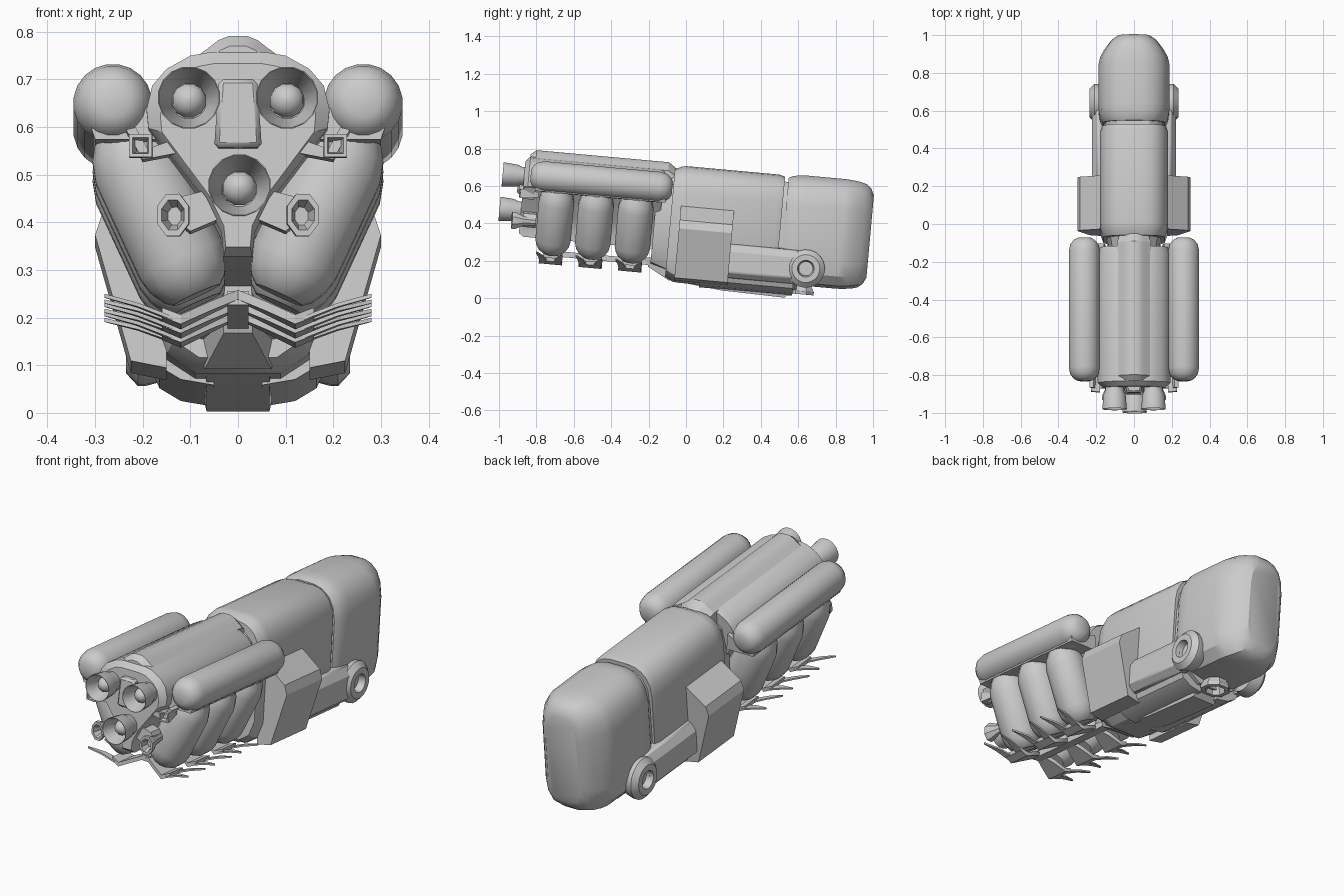
import bpy, bmesh
from math import sin, cos, pi, radians
from mathutils import Vector, Matrix

if "Cube" in bpy.data.objects:
    bpy.data.objects.remove(bpy.data.objects["Cube"])

# The whole ship is pitched slightly nose-up; parts are modelled level, then tilted
TILT = (Matrix.Translation((0, 0, .4)) @ Matrix.Rotation(radians(-5.2), 4, 'X')
        @ Matrix.Translation((0, 0, -.4)))


def add(name, bm, mirror=False, bevel=0, seg=2):
    bmesh.ops.recalc_face_normals(bm, faces=bm.faces[:])
    me = bpy.data.meshes.new(name)
    bm.to_mesh(me)
    bm.free()
    ob = bpy.data.objects.new(name, me)
    bpy.context.collection.objects.link(ob)
    ob.matrix_world = TILT
    if bevel:
        m = ob.modifiers.new("bevel", 'BEVEL')
        m.width, m.segments, m.limit_method = bevel, seg, 'ANGLE'
        m.angle_limit = radians(35)
    if mirror:
        ob.modifiers.new("mirror", 'MIRROR').use_mirror_merge = False
    return ob


def loft(name, rings, **kw):
    """Skin a list of equal-length point rings and cap both ends."""
    bm = bmesh.new()
    vs = [[bm.verts.new(p) for p in r] for r in rings]
    n = len(vs[0])
    for a, b in zip(vs, vs[1:]):
        for i in range(n):
            j = (i + 1) % n
            bm.faces.new((a[i], a[j], b[j], b[i]))
    bm.faces.new(vs[0])
    bm.faces.new(vs[-1])
    return add(name, bm, **kw)


def hull(name, half, stations, **kw):
    """Symmetric half section (x, z) swept along y: stations of (y, x scale, z scale)."""
    sec = half + [(-x, z) for x, z in reversed(half)]
    loft(name, [[(x * sx, y, .42 + (z - .42) * sz) for x, z in sec]
                for y, sx, sz in stations], **kw)


def prism(name, sec, y0, y1, **kw):
    loft(name, [[(x, y, z) for x, z in sec] for y in (y0, y1)], **kw)


def tube(name, start, axis, prof, sides=16, sx=1, **kw):
    """Turned part: profile of (distance along axis, radius)."""
    start, axis = Vector(start), Vector(axis).normalized()
    q = axis.to_track_quat('Z', 'Y')
    loft(name, [[start + axis * t + q @ Vector((r * sx * cos(2 * pi * (i + .5) / sides),
                                                r * sin(2 * pi * (i + .5) / sides), 0))
                 for i in range(sides)] for t, r in prof], **kw)


def strip(name, pts, th, **kw):
    """Bent plate running along x: points of (x, z, y0, y1)."""
    loft(name, [[(x, a, z), (x, b, z), (x, b, z + th), (x, a, z + th)]
                for x, z, a, b in pts], **kw)


# Engine hull with a soft raised spine
hull("engine_hull", [(.06, .68), (.10, .673), (.15, .645), (.18, .61), (.192, .56), (.188, .52),
                     (.07, .37), (.035, .30), (.03, .25)],
     [(-.885, .85, .9), (-.86, 1, 1), (-.17, 1, 1), (-.14, .95, .97)])
hull("spine", [(.02, .717), (.042, .708), (.062, .692), (.09, .672), (.09, .55)],
     [(-.86, .85, .92), (-.83, 1, 1), (-.12, 1, 1), (-.055, .75, .85)])
hull("neck", [(.08, .64), (.13, .6), (.15, .5), (.15, .25), (.09, .15), (.03, .14)],
     [(-.17, .85, .9), (-.05, 1, 1.05)])

# Side tanks and the shelf that carries them
tube("side_tank", (.263, -.85, .58), (0, 1, 0),
     [(0, .035), (.012, .057), (.035, .075), (.07, .083), (.69, .083), (.725, .075),
      (.748, .057), (.76, .035)], 20, mirror=True)
prism("tank_shelf", [(.16, .58), (.21, .56), (.31, .53), (.30, .50), (.15, .50)],
      -.82, -.12, mirror=True)

# Three slanted pods per side, each with a forked foot
for i, y in enumerate((-.70, -.487, -.274)):
    tube(f"pod_{i + 1}", (.086, y, .183), (.42, 0, .91),
         [(0, .055), (.015, .073), (.045, .09), (.08, .098), (.30, .098), (.345, .085),
          (.375, .065), (.385, .04)], 12, mirror=True)
    strip(f"foot_{i + 1}", [(0, .172, y - .02, y + .02), (.06, .145, y - .045, y + .045),
                            (.12, .116, y - .065, y + .06), (.16, .132, y - .055, y + .05)],
          .02, mirror=True)
    for k, (a, b) in enumerate(((-.06, -.085), (.01, .05))):
        strip(f"foot_{i + 1}_prong_{k + 1}",
              [(.13, .122, y + a, y + a + .045), (.21, .152, y + (a + b) / 2, y + (a + b) / 2 + .03),
               (.28, .17, y + b, y + b + .006)], .008, mirror=True)
strip("foot_keel", [(-.022, .16, -.72, -.1), (.022, .16, -.72, -.1)], .03)
loft("keel_fairing", [[(-.03, -.2, .2), (.03, -.2, .2), (.03, -.18, .15), (-.03, -.18, .15)],
                      [(-.1, -.05, .2), (.1, -.05, .2), (.07, -.06, .085), (-.07, -.06, .085)]])


# Main thrusters: hollow flared cups with a ball inside
def thruster(name, x, z, mirror):
    tube(name, (x, -.85, z), (0, -1, 0),
         [(0, .05), (.05, .05), (.075, .06), (.15, .066), (.15, .064), (.06, .037)],
         16, mirror=mirror)
    tube(name + "_core", (x, -.895, z), (0, -1, 0),
         [(.037 - .037 * cos(pi * k / 8), max(.002, .037 * sin(pi * k / 8)))
          for k in range(9)], 12, mirror=mirror)


thruster("upper_thruster", .103, .572, True)
thruster("lower_thruster", .003, .387, False)
tube("lower_thruster_mount", (0, -.8, .387), (0, -1, 0), [(0, .08), (.06, .05)], 8)

# Front plates and small vernier nozzles
prism("front_block", [(-.04, .62), (.04, .62), (.05, .475), (-.05, .475)], -.915, -.82, bevel=.01, seg=1)
prism("upper_bracket", [(.08, .475), (.2, .452), (.235, .515), (.215, .52), (.19, .475), (.09, .51)],
      -.88, -.82, mirror=True)
prism("lower_bracket", [(.0, .42), (.06, .39), (.12, .375), (.14, .335), (.10, .302), (.0, .345)],
      -.87, -.80, mirror=True)
tube("lower_vernier", (.125, -.80, .335), (.09, -1, -.03),
     [(0, .02), (.07, .028), (.11, .048), (.13, .048), (.13, .034), (.09, .02)], 8,
     sx=.75, mirror=True)
tube("upper_vernier", (.195, -.80, .48), (.1, -1, 0),
     [(0, .02), (.08, .034), (.1, .034), (.1, .024), (.07, .015)], 4, mirror=True)

# Mid hull with its lower keel
hull("mid_hull", [(.05, .705), (.09, .699), (.125, .682), (.152, .655), (.172, .615), (.18, .56),
                  (.18, .2), (.15, .12), (.09, .08)],
     [(-.085, .9, .92), (-.045, .98, .99), (-.02, 1, 1), (.475, 1, 1), (.505, .95, .97)])
loft("keel", [[(-w, y, .25), (w, y, .25), (w * .6, y, z), (-w * .6, y, z)]
              for y, z, w in ((-.06, .09, .11), (.22, .06, .11), (.56, .052, .11), (.6, .1, .1))])
hull("mid_joint", [(.08, .67), (.12, .645), (.15, .59), (.158, .5), (.158, .15), (.08, .1)],
     [(.46, 1, 1), (.62, 1, 1)])

# Side boxes and the beams running back to the wheels
prism("side_box", [(.15, .49), (.18, .49), (.285, .415), (.30, .37), (.225, .105), (.15, .09)],
      -.035, .25, mirror=True)
prism("side_beam", [(.15, .315), (.195, .31), (.222, .27), (.222, .16), (.19, .13), (.15, .13)],
      .24, .62, bevel=.006, seg=1, mirror=True)
prism("belly_rail", [(.05, .15), (.185, .15), (.165, .105), (.12, .078), (.05, .066)], .1, .6, mirror=True)

# Rounded rear block, tapering strongly towards the back
hull("rear_block", [(.05, .713), (.10, .70), (.145, .67), (.175, .62), (.188, .55), (.188, .26),
                    (.175, .19), (.13, .14), (.05, .125)],
     [(.525, .88, .93), (.545, .94, .965), (.58, .99, .99), (.62, 1, 1), (.835, 1, 1),
      (.875, .95, .99), (.915, .83, .97), (.945, .72, .94), (.97, .61, .87), (.987, .48, .75)])

# Wheel-shaped side thrusters and the belly nozzle
tube("side_wheel", (.15, .66, .217), (1, 0, 0),
     [(0, .09), (.045, .102), (.06, .102), (.085, .075), (.085, .045), (.05, .038)],
     20, mirror=True)
tube("belly_nozzle", (0, .645, .16), (0, 0, -1),
     [(0, .05), (.04, .06), (.065, .075), (.082, .073), (.082, .05), (.04, .035)], 8)

# Smooth shading with crisp edges kept
for ob in bpy.data.objects:
    ob.select_set(True)
    bpy.context.view_layer.objects.active = ob
bpy.ops.object.shade_smooth_by_angle(angle=radians(30))
